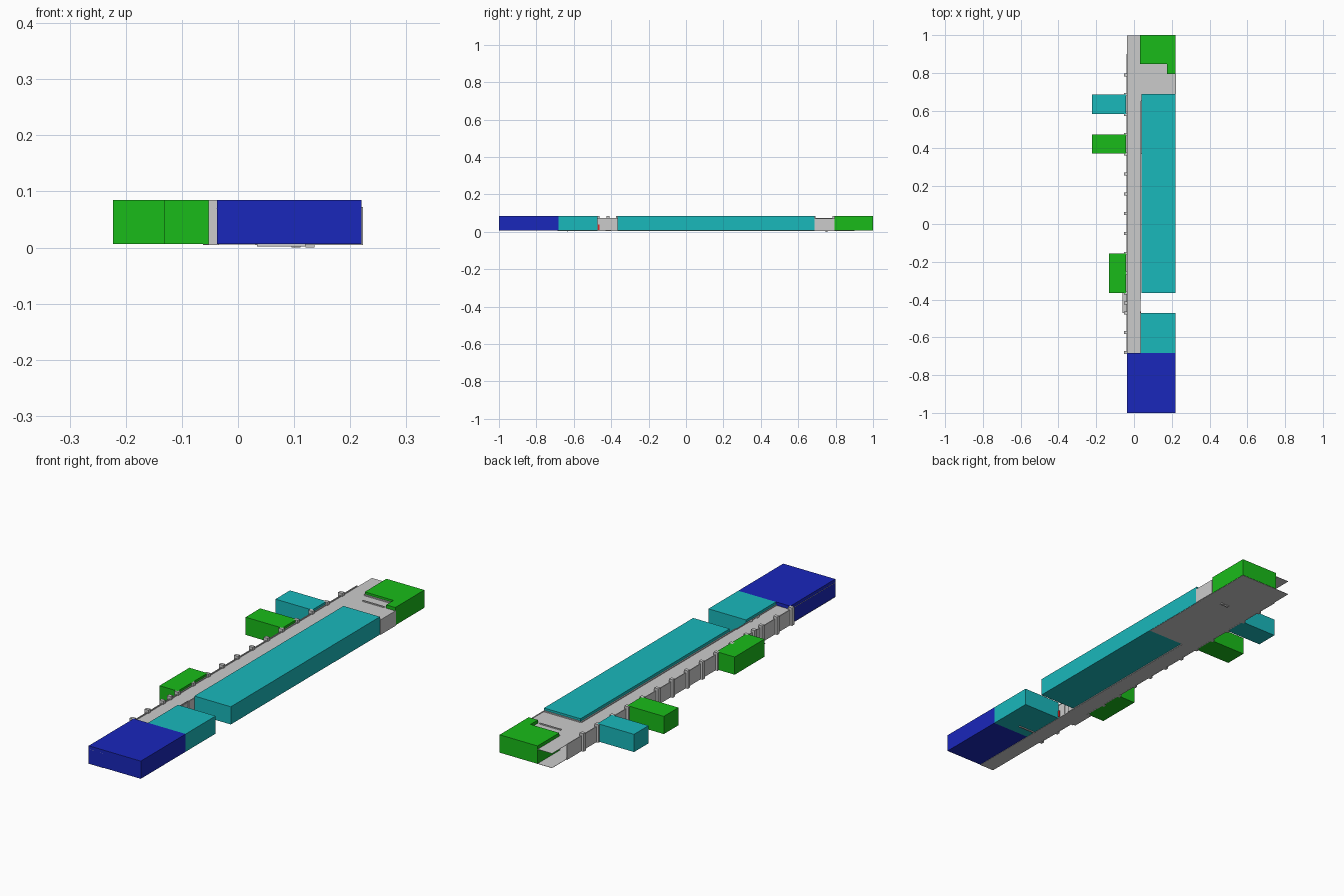
import bpy, bmesh

def material(name, rgb):
    m = bpy.data.materials.new(name)
    m.diffuse_color = (*rgb, 1)
    return m

BLUE = material("blue", (0.01, 0.02, 0.5))
CYAN = material("cyan", (0.01, 0.48, 0.5))
GREEN = material("green", (0.01, 0.5, 0.01))
RED = material("red", (0.7, 0.02, 0.02))

def prism(name, outline, z0, z1, mat=None):
    """Extrude a plan outline from z0 to z1."""
    bm = bmesh.new()
    f = bm.faces.new([bm.verts.new((x, y, z0)) for x, y in outline])
    top = bmesh.ops.extrude_face_region(bm, geom=[f])["geom"]
    verts = [v for v in top if isinstance(v, bmesh.types.BMVert)]
    bmesh.ops.translate(bm, vec=(0, 0, z1 - z0), verts=verts)
    bmesh.ops.recalc_face_normals(bm, faces=bm.faces)
    me = bpy.data.meshes.new(name)
    bm.to_mesh(me)
    bm.free()
    ob = bpy.data.objects.new(name, me)
    bpy.context.collection.objects.link(ob)
    if mat:
        me.materials.append(mat)
    return ob

def box(name, x0, x1, y0, y1, z0, z1, mat=None):
    return prism(name, [(x0, y0), (x1, y0), (x1, y1), (x0, y1)], z0, z1, mat)

LO, HI = 0.006, 0.085      # room block bottom and top
ROOF = 0.070

# Coloured room blocks
box("end_room", -0.037, 0.22, -1, -0.683, LO, HI, BLUE)
box("short_room", 0.034, 0.22, -0.683, -0.472, LO, HI, CYAN)
box("long_room", 0.04, 0.22, -0.365, 0.687, LO, HI, CYAN)
box("side_room_rear", -0.223, -0.042, 0.583, 0.685, LO, HI, CYAN)
box("side_room_middle", -0.223, -0.042, 0.372, 0.475, LO, HI, GREEN)
box("side_room_front", -0.132, -0.042, -0.365, -0.155, LO, HI, GREEN)
prism("back_corner_room", [(0.033, 1), (0.033, 0.847), (0.175, 0.847),
                           (0.175, 0.795), (0.22, 0.795), (0.22, 1)], LO, HI, GREEN)

# Floor and ceiling sheets: narrow corridor that widens at the back
def sheet(name, z0, z1, y_wide):
    prism(name, [(-0.038, -1), (0.035, -1), (0.035, y_wide), (0.219, y_wide),
                 (0.219, 0.999), (-0.038, 0.999)], z0, z1)

sheet("floor", 0.0045, 0.0058, 0.37)
sheet("ceiling", ROOF - 0.001, ROOF, 0.65)
box("entrance_step", -0.062, -0.038, -0.472, -0.363, 0.0045, 0.006)

# Left corridor wall and its posts
box("left_wall", -0.043, -0.039, -0.683, 0.9, 0.005, 0.074)
posts = [-0.68 + 0.105 * i for i in range(15)] + [-0.417]
for y in posts:
    box("wall_post", -0.053, -0.034, y - 0.008, y + 0.008, 0.005, HI)

# Right corridor wall, broken by the recess door
box("right_wall_front", 0.03, 0.033, -0.683, -0.43, 0.005, 0.074)
box("right_wall_back", 0.033, 0.038, -0.40, 0.687, 0.005, 0.074)
box("door_lintel", 0.03, 0.033, -0.43, -0.40, 0.052, 0.074)
box("door", 0.0305, 0.032, -0.43, -0.40, 0.006, 0.052)
for y in (-0.50, -0.545):
    box("wall_marker", 0.024, 0.03, y - 0.008, y + 0.008, 0.045, 0.073)
box("red_fitting", 0.034, 0.037, -0.47, -0.462, 0.01, 0.04, RED)

# Walls of the back lobby
box("lobby_outer_wall", 0.219, 0.223, 0.687, 0.795, 0.005, 0.072)
box("lobby_front_wall", 0.04, 0.22, 0.687, 0.691, 0.005, 0.075)
box("lobby_rear_wall", 0.033, 0.175, 0.842, 0.847, 0.005, 0.075)
box("lobby_rail", 0.06, 0.165, 0.793, 0.798, 0.005, 0.075)

# Small fittings under the floor
for x in (0.095, 0.12):
    box("under_floor_fitting", x, x + 0.016, 0.745, 0.757, 0, 0.005)
box("front_fitting", 0.034, 0.12, -0.637, -0.63, 0.002, 0.0065)
